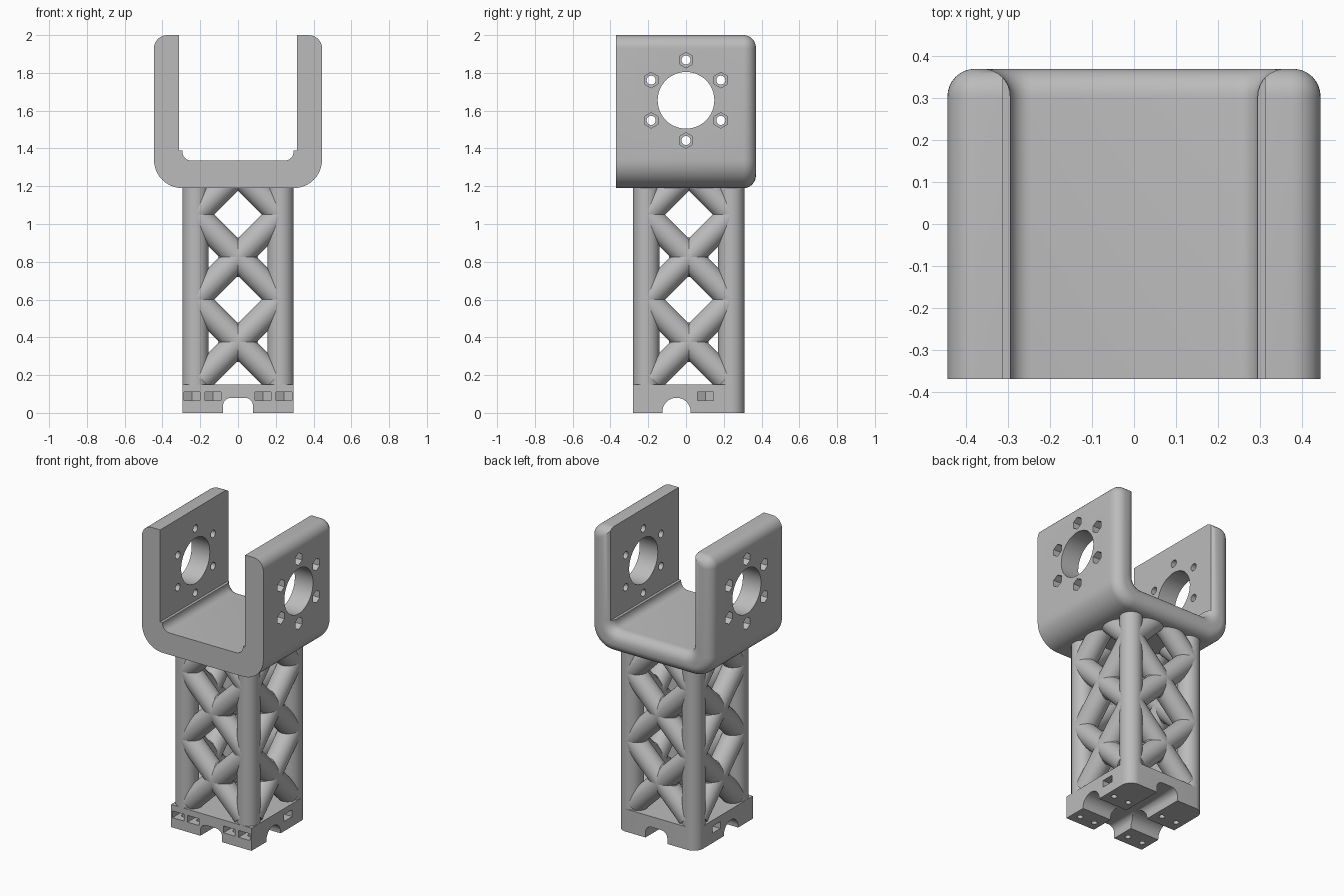
import bpy, bmesh
from math import pi, sin, cos, radians
from mathutils import Vector

if "Cube" in bpy.data.objects:
    bpy.data.objects.remove(bpy.data.objects["Cube"], do_unlink=True)

grey = bpy.data.materials.new("plain grey")
grey.use_nodes = True
GREY = (0.5, 0.5, 0.5, 1)
grey.diffuse_color = GREY
grey.node_tree.nodes["Principled BSDF"].inputs["Base Color"].default_value = GREY

CY = 0.015      # column centre in y
HALF = 0.295    # half width of the column
ROD = 0.07      # radius of posts and struts
NODE = HALF - ROD
PITCH = 2 * NODE
BASE_TOP = 0.15


def finish(name, bm):
    bmesh.ops.recalc_face_normals(bm, faces=bm.faces)
    mesh = bpy.data.meshes.new(name)
    bm.to_mesh(mesh)
    bm.free()
    mesh.materials.append(grey)
    obj = bpy.data.objects.new(name, mesh)
    bpy.context.collection.objects.link(obj)
    return obj


def smooth(obj):
    bpy.ops.object.select_all(action='DESELECT')
    obj.select_set(True)
    bpy.context.view_layer.objects.active = obj
    bpy.ops.object.shade_smooth_by_angle(angle=radians(32))


def prism_mesh(points, axis, lo, hi):
    """Extrude a flat outline along x, y or z."""
    place = {"x": lambda a, b, c: (c, a, b),
             "y": lambda a, b, c: (a, c, b),
             "z": lambda a, b, c: (a, b, c)}[axis]
    bm = bmesh.new()
    ends = [[bm.verts.new(place(a, b, c)) for a, b in points] for c in (lo, hi)]
    n = len(points)
    bm.faces.new(ends[0])
    far = bm.faces.new(ends[1])
    for i in range(n):
        j = (i + 1) % n
        bm.faces.new((ends[0][i], ends[0][j], ends[1][j], ends[1][i]))
    bmesh.ops.recalc_face_normals(bm, faces=bm.faces)
    return bm, far


def prism(name, points, axis, lo, hi):
    return finish(name, prism_mesh(points, axis, lo, hi)[0])


def arc(cx, cy, r, start, end, steps=10):
    return [(cx + r * cos(radians(start + (end - start) * i / steps)),
             cy + r * sin(radians(start + (end - start) * i / steps)))
            for i in range(steps + 1)]


def ring(cx, cy, r, n=32, turn=0.0):
    return [(cx + r * cos(turn + 2 * pi * i / n), cy + r * sin(turn + 2 * pi * i / n))
            for i in range(n)]


def cut(obj, cutter):
    mod = obj.modifiers.new("cut", 'BOOLEAN')
    mod.operation, mod.solver, mod.object = 'DIFFERENCE', 'EXACT', cutter
    bpy.context.view_layer.objects.active = obj
    bpy.ops.object.modifier_apply(modifier=mod.name)
    bpy.data.objects.remove(cutter, do_unlink=True)


# U-shaped bracket: right half outline, mirrored to the left
LOW, TOP, OUT, INN, FLOOR = 1.19, 2.0, 0.445, 0.295, 1.335
half = (arc(OUT - 0.15, LOW + 0.15, 0.15, -90, 0)
        + arc(OUT - 0.07, TOP - 0.07, 0.07, 0, 90, 8)
        + [(INN, TOP)]
        + arc(INN - 0.05, FLOOR + 0.05, 0.05, 0, -90, 6))
outline = half + [(-x, z) for x, z in reversed(half)]
bm, back = prism_mesh(outline, "y", -0.37, 0.37)
# rounded rear rim
bmesh.ops.bevel(bm, geom=list(back.edges), offset=0.066, segments=8,
                profile=0.5, affect='EDGES', clamp_overlap=False)
bracket = finish("bracket", bm)

# shallow clearance on the inner faces, then the mounting holes
W = 0.312
cut(bracket, prism("cutter", [(-W, 1.39), (W, 1.39), (W, 2.1), (-W, 2.1)], "y", -0.5, 0.5))
HUB = 1.655
cut(bracket, prism("cutter", ring(0, HUB, 0.15, 48), "x", -0.6, 0.6))
for k in range(6):
    a = pi / 2 + k * pi / 3
    y, z = 0.213 * cos(a), HUB + 0.213 * sin(a)
    cut(bracket, prism("cutter", ring(y, z, 0.024, 20), "x", -0.6, 0.6))
    for lo, hi in ((-0.6, -0.375), (0.375, 0.6)):
        cut(bracket, prism("cutter", ring(y, z, 0.041, 6, pi / 2), "x", lo, hi))
smooth(bracket)

# base block: square at the front, rounded at the rear
Y0, Y1 = CY - HALF, CY + HALF
plan = ([(-HALF, Y0), (HALF, Y0)]
        + arc(HALF - ROD, Y1 - ROD, ROD, 0, 90)
        + arc(-HALF + ROD, Y1 - ROD, ROD, 90, 180))
base = prism("base", plan, "z", 0, BASE_TOP)

# crossing cable channels underneath
arch = [(0.08, -0.1)] + arc(0.035, 0.035, 0.045, 0, 90, 8)
arch += [(-x, z) for x, z in reversed(arch)]
cut(base, prism("cutter", arch, "y", -0.5, 0.5))
tunnel = [(0.025, -0.1)] + arc(-0.05, 0.005, 0.075, 0, 180, 20) + [(-0.125, -0.1)]
cut(base, prism("cutter", tunnel, "x", -0.5, 0.5))

# nut slots and screw holes
SLOT, NUT_FRONT, NUT_BACK = 0.042, -0.215, 0.103
for x in (-0.243, -0.132, 0.132, 0.243):
    tip = [(x + SLOT, NUT_FRONT + 0.024), (x, NUT_FRONT + 0.048), (x - SLOT, NUT_FRONT + 0.024)]
    cut(base, prism("cutter", [(x - SLOT, -0.4), (x + SLOT, -0.4)] + tip, "z", 0.065, 0.11))
    for y in (NUT_FRONT, NUT_BACK):
        cut(base, prism("cutter", ring(x, y, 0.018, 16), "z", -0.1, 0.125))
for s in (-1, 1):
    slot = [(s * 0.4, NUT_BACK - SLOT), (s * 0.4, NUT_BACK + SLOT),
            (s * 0.108, NUT_BACK + SLOT), (s * 0.084, NUT_BACK), (s * 0.108, NUT_BACK - SLOT)]
    cut(base, prism("cutter", slot, "z", 0.065, 0.11))
smooth(base)


def rod(name, p, q):
    p, q = Vector(p), Vector(q)
    bm = bmesh.new()
    bmesh.ops.create_cone(bm, cap_ends=True, segments=32, radius1=ROD, radius2=ROD,
                          depth=(q - p).length)
    turn = (q - p).to_track_quat('Z', 'Y').to_matrix()
    bmesh.ops.rotate(bm, cent=(0, 0, 0), matrix=turn, verts=bm.verts)
    bmesh.ops.translate(bm, vec=(p + q) / 2, verts=bm.verts)
    smooth(finish(name, bm))


# corner posts
for sx in (-1, 1):
    for sy in (-1, 1):
        x, y = sx * NODE, CY + sy * NODE
        rod("corner_post", (x, y, BASE_TOP - 0.02), (x, y, LOW + 0.05))

# crossed struts on the four sides
sides = [lambda a, z, s=s: (a, CY + s * NODE, z) for s in (-1, 1)]
sides += [lambda a, z, s=s: (s * NODE, CY + a, z) for s in (-1, 1)]
for side in sides:
    for tier in range(3):
        z0 = BASE_TOP + tier * PITCH
        start = 0.03 if tier == 0 else 0
        end = PITCH if tier < 2 else 0.2
        for d in (-1, 1):
            rod("lattice_strut", side(d * (start - NODE), z0 + start),
                side(d * (end - NODE), z0 + end))
        # softened crossing
        if tier < 2:
            bm = bmesh.new()
            bmesh.ops.create_uvsphere(bm, u_segments=24, v_segments=12, radius=0.105)
            thin = Vector(side(1, 0)) - Vector(side(0, 0))
            bmesh.ops.scale(bm, vec=(1, 0.6, 1) if thin.x else (0.6, 1, 1), verts=bm.verts)
            bmesh.ops.translate(bm, vec=side(0, z0 + NODE), verts=bm.verts)
            smooth(finish("strut_crossing", bm))
